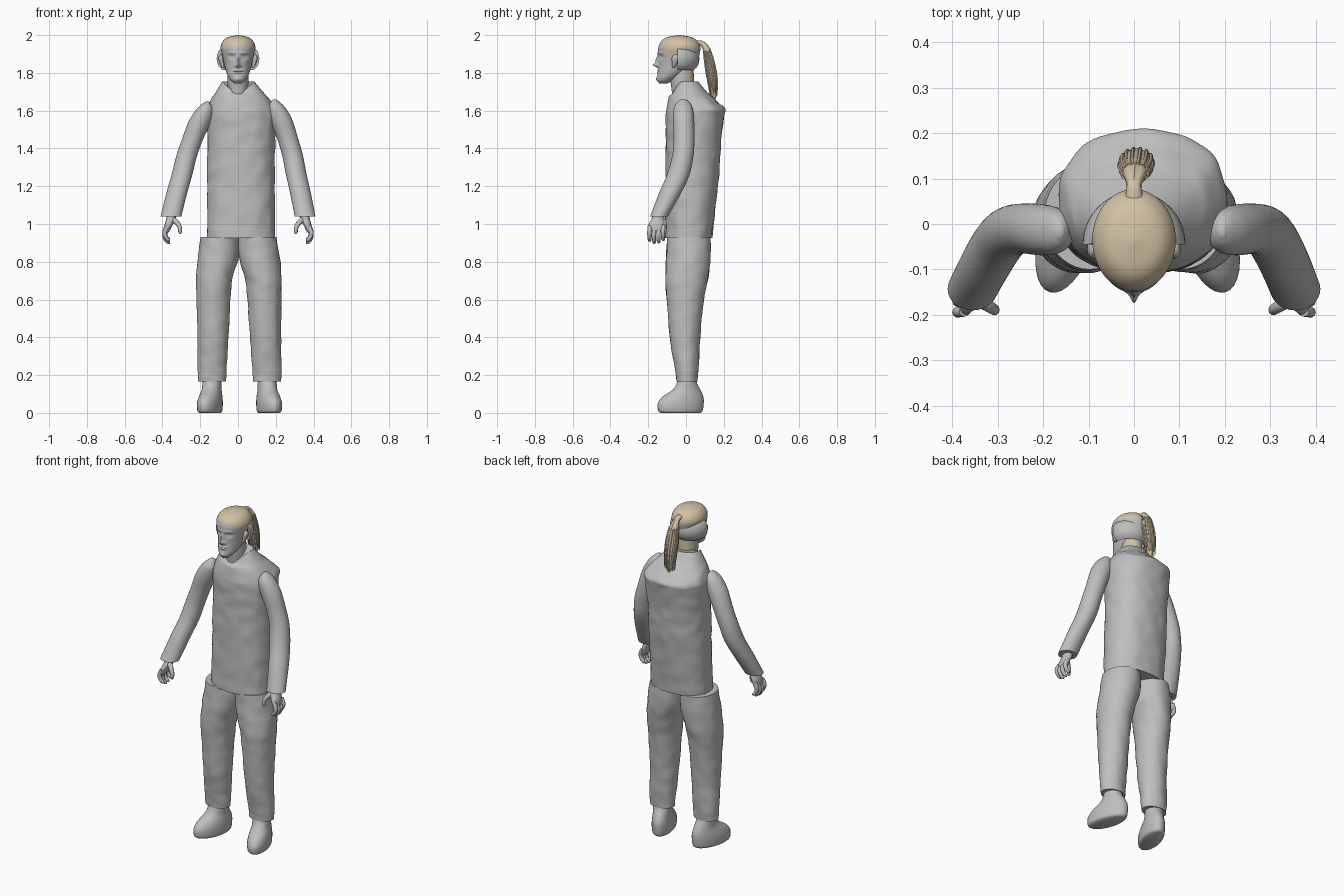
import bpy, bmesh, math
from mathutils import Vector, noise

old = bpy.data.objects.get("Cube")
if old:
    bpy.data.objects.remove(old, do_unlink=True)


def material(name, rgb):
    m = bpy.data.materials.new(name)
    m.use_nodes = True
    m.diffuse_color = (*rgb, 1)
    m.node_tree.nodes["Principled BSDF"].inputs["Base Color"].default_value = (*rgb, 1)
    return m


GREY = material("plain grey", (0.52, 0.52, 0.52))
BLOND = material("blond hair", (0.65, 0.54, 0.37))


def spline(keys, steps):
    """Catmull-Rom samples through the keys."""
    out, n = [], len(keys)
    for i in range(n - 1):
        k = [Vector(keys[min(max(j, 0), n - 1)]) for j in range(i - 1, i + 3)]
        for s in range(steps):
            t = s / steps
            out.append(k[1] + 0.5 * t * ((k[2] - k[0])
                       + t * (2 * k[0] - 5 * k[1] + 4 * k[2] - k[3])
                       + t * t * (3 * k[1] - k[0] - 3 * k[2] + k[3])))
    return out + [Vector(keys[-1])]


def loft(name, keys, seg=24, steps=4, mats=(GREY,), across=False, power=2.0,
         warp=None, paint=None):
    """Skin over ellipses (x, y, z, half width, half depth); across = rings square to the path."""
    rings = spline(keys, steps)
    centres = [Vector(r[:3]) for r in rings]
    bm = bmesh.new()
    loops = []
    for i, r in enumerate(rings):
        u, v = Vector((1, 0, 0)), Vector((0, 1, 0))
        if across:
            t = (centres[min(i + 1, len(rings) - 1)] - centres[max(i - 1, 0)]).normalized()
            u = (u - u.dot(t) * t).normalized()
            v = t.cross(u)
        loop = []
        for j in range(seg):
            a = math.tau * j / seg
            c, s = math.cos(a), math.sin(a)
            c = math.copysign(abs(c) ** (2 / power), c)
            s = math.copysign(abs(s) ** (2 / power), s)
            p = centres[i] + u * c * max(r[3], .001) + v * s * max(r[4], .001)
            loop.append(bm.verts.new(warp(p, c, s) if warp else p))
        loops.append(loop)
    for lo, hi in zip(loops, loops[1:]):
        for j in range(seg):
            k = (j + 1) % seg
            bm.faces.new((lo[j], lo[k], hi[k], hi[j]))
    bm.faces.new(loops[0])
    bm.faces.new(loops[-1])
    return finish(name, bm, mats, paint)


def finish(name, bm, mats, paint=None):
    bmesh.ops.recalc_face_normals(bm, faces=bm.faces)
    if paint:
        for f in bm.faces:
            f.material_index = paint(f.calc_center_median())
    mesh = bpy.data.meshes.new(name)
    bm.to_mesh(mesh)
    bm.free()
    for m in mats:
        mesh.materials.append(m)
    ob = bpy.data.objects.new(name, mesh)
    bpy.context.collection.objects.link(ob)
    bpy.ops.object.select_all(action='DESELECT')
    ob.select_set(True)
    bpy.context.view_layer.objects.active = ob
    bpy.ops.object.shade_smooth_by_angle(angle=math.radians(50))
    return ob


def crumple(p, amount):
    return p + noise.noise_vector(p * 16) * amount


# Torso: loose top with a neckline dipping at the front
def torso_warp(p, c, s):
    if p.z > 1.68:
        p.z -= 0.055 * max(0, -s) ** 3 * min(1, (p.z - 1.68) / 0.07)
    return crumple(p, 0.005) if 0.94 < p.z < 1.68 else p


loft("torso", [(.016, .015, .925, .18, .125), (.016, .025, 1.1, .18, .133),
               (.016, .035, 1.3, .178, .143), (.018, .04, 1.45, .18, .147),
               (.02, .048, 1.57, .185, .155), (.019, .05, 1.61, .183, .155),
               (.015, .035, 1.65, .162, .13), (.008, .015, 1.7, .124, .095),
               (.001, 0, 1.755, .085, .065)],
     seg=64, steps=8, power=2.25, warp=torso_warp)
loft("neck", [(0, -.01, 1.62, .06, .06), (0, -.015, 1.7, .055, .06),
              (0, -.02, 1.76, .055, .062), (0, -.02, 1.84, .055, .06)],
     mats=(GREY, BLOND), paint=lambda c: int(c.z > 1.765 and c.y > 0))

# Head: oval loft, features pushed in or out of the face (x, z, spread x, spread z, push)
FEATURES = [(0, 1.842, .011, .012, .026), (0, 1.868, .008, .02, .014),
            (.016, 1.838, .006, .006, .006), (.034, 1.885, .017, .011, -.013),
            (.033, 1.884, .01, .006, .006), (.03, 1.906, .025, .006, .004),
            (.017, 1.811, .016, .004, .005), (.014, 1.801, .016, .004, .005),
            (.0, 1.806, .025, .002, -.003), (0, 1.768, .018, .012, .006)]


def face_warp(p, c, s):
    if s < 0:
        q = p.copy()
        for x, z, sx, sz, push in FEATURES:
            for side in ((1, -1) if x else (1,)):
                d = ((p.x - side * x) / sx) ** 2 + ((p.z - z) / sz) ** 2
                q.y -= push * math.exp(-d) * min(1, -2 * s)
        return q
    return p


def hair_zone(c):
    edge = 1.932 + 0.006 * math.sin(c.x * 90) + (0.02 if c.y < -.12 else 0)
    temple = -.11 < c.y < -.045 and c.z > 1.9 + 0.006 * math.sin(c.y * 200)
    return int(c.z > edge or temple)


loft("head", [(0, -.12, 1.743, .018, .02), (0, -.11, 1.76, .038, .042),
              (0, -.092, 1.78, .052, .06), (0, -.068, 1.81, .064, .08),
              (0, -.046, 1.85, .074, .1), (0, -.038, 1.9, .085, .11),
              (0, -.035, 1.935, .092, .111), (0, -.035, 1.965, .082, .098),
              (0, -.035, 1.988, .056, .068), (0, -.035, 2.0, .006, .008)],
     seg=96, steps=10, mats=(GREY, BLOND), warp=face_warp, paint=hair_zone)

# Rounded band round the back of the head, from ear to ear
bm = bmesh.new()
rows = []
for i in range(9):
    t = i / 8
    bulge = math.sin(math.pi * t) ** 0.6
    row = []
    for j in range(33):
        a = math.pi * j / 32
        r = 0.082 + 0.031 * bulge
        row.append(bm.verts.new((r * math.cos(a), -.045 + (r + .003) * math.sin(a),
                                 1.815 + .12 * t)))
    rows.append(row)
for lo, hi in zip(rows, rows[1:]):
    for j in range(32):
        bm.faces.new((lo[j], lo[j + 1], hi[j + 1], hi[j]))
bmesh.ops.holes_fill(bm, edges=[e for e in bm.edges if e.is_boundary])
finish("back_head_band", bm, (GREY,))

# Ponytail with separate strands
TAIL = [(0, .05, 1.958, .022, .014), (0, .085, 1.955, .016, .013),
        (.002, .112, 1.915, .027, .019), (.004, .127, 1.84, .036, .026),
        (.006, .14, 1.76, .034, .025), (.008, .148, 1.69, .02, .014),
        (.008, .15, 1.66, .005, .004)]
loft("ponytail", TAIL, seg=20, steps=6, mats=(BLOND,), across=True,
     warp=lambda p, c, s: p + Vector((c, s, 0)) * .002 * math.sin(9 * math.atan2(s, c)))
for n in range(14):
    a = math.tau * n / 14
    end = 1 + .03 * math.sin(n * 2.4)
    path = [(x + w * math.cos(a), y + d * math.sin(a), z, .005, .005)
            for x, y, z, w, d in TAIL[2:5]]
    path.append((.008 + .03 * math.cos(a), .147 + .018 * math.sin(a), 1.69 + .02 * math.sin(n * 3), .002, .002))
    loft("hair_strand", path, seg=6, steps=4, mats=(BLOND,), across=True)

ARM = [(.163, -.015, 1.648, .008, .012), (.168, -.015, 1.632, .026, .034),
       (.178, -.015, 1.6, .048, .05), (.203, -.013, 1.54, .06, .056),
       (.24, -.01, 1.45, .056, .055), (.272, -.016, 1.36, .055, .056),
       (.297, -.04, 1.26, .055, .06), (.325, -.085, 1.16, .055, .058),
       (.355, -.143, 1.04, .055, .047)]
LEG = [(.098, .015, .93, .1, .115), (.106, .012, .82, .108, .118),
       (.124, .004, .72, .098, .114), (.13, -.003, .6, .09, .098),
       (.132, -.005, .4, .082, .08), (.137, .003, .25, .078, .064),
       (.138, .005, .165, .074, .055)]
FOOT = [(0, -.03, 0, .05, .108), (0, -.031, .012, .058, .122), (0, -.029, .05, .06, .126),
        (0, -.017, .085, .056, .112), (0, .002, .12, .05, .078), (0, .005, .155, .05, .055),
        (0, .005, .2, .048, .045)]

for side, word in ((-1, "right"), (1, "left")):
    # Sleeve; the left shoulder sits a little higher and wider
    sleeve = []
    for x, y, z, w, d in ARM:
        lift = max(0, (z - 1.04) / .6) if side > 0 else 0
        sleeve.append((side * (x + .03 * lift), y, z + .012 * lift, w, d))
    loft(word + "_sleeve", sleeve, seg=32, steps=5)

    # Hand: wrist and palm, four curled fingers, thumb
    loft(word + "_palm", [(side * x, y, z, w, d) for x, y, z, w, d in (
        (.352, -.143, 1.07, .028, .03), (.354, -.148, 1.03, .026, .033),
        (.366, -.155, 1.0, .022, .042), (.376, -.157, .965, .015, .043),
        (.378, -.157, .955, .008, .036))], seg=20)
    for n in range(4):
        y, drop = -.192 + .024 * n, (.012, 0, .003, .016)[n]
        loft(word + "_finger", [(side * x, y + o, z + drop, r, r) for x, o, z, r in (
            (.374, 0, .975, .012), (.388, -.002, .945, .012), (.382, -.002, .918, .011),
            (.367, 0, .902, .009), (.36, 0, .898, .003))], seg=10, across=True)
    loft(word + "_thumb", [(side * x, y, z, r, r) for x, y, z, r in (
        (.35, -.16, 1.025, .016), (.324, -.178, 1.008, .014), (.308, -.188, .98, .012),
        (.307, -.19, .955, .009), (.309, -.19, .948, .003))], seg=10, across=True)

    # Trouser leg
    shift = .016 * (side > 0)
    loft(word + "_trouser_leg", [(side * x + shift * min(1, 1.25 - z), y, z, w, d)
                                 for x, y, z, w, d in LEG], seg=40, steps=8,
         warp=lambda p, c, s: crumple(p, .004) if .18 < p.z < .9 else p)

    # Foot, toes turned out
    foot = loft(word + "_foot", FOOT, seg=32, steps=5)
    foot.location.x = side * .14 + shift
    foot.rotation_euler.z = side * math.radians(17)

    # Ear
    loft(word + "_ear", [(side * x, y, z, w, d) for x, y, z, w, d in (
        (.078, -.066, 1.825, .006, .006), (.084, -.062, 1.845, .01, .012),
        (.091, -.056, 1.875, .012, .02), (.091, -.055, 1.892, .008, .014),
        (.088, -.055, 1.898, .003, .004))], seg=14)
